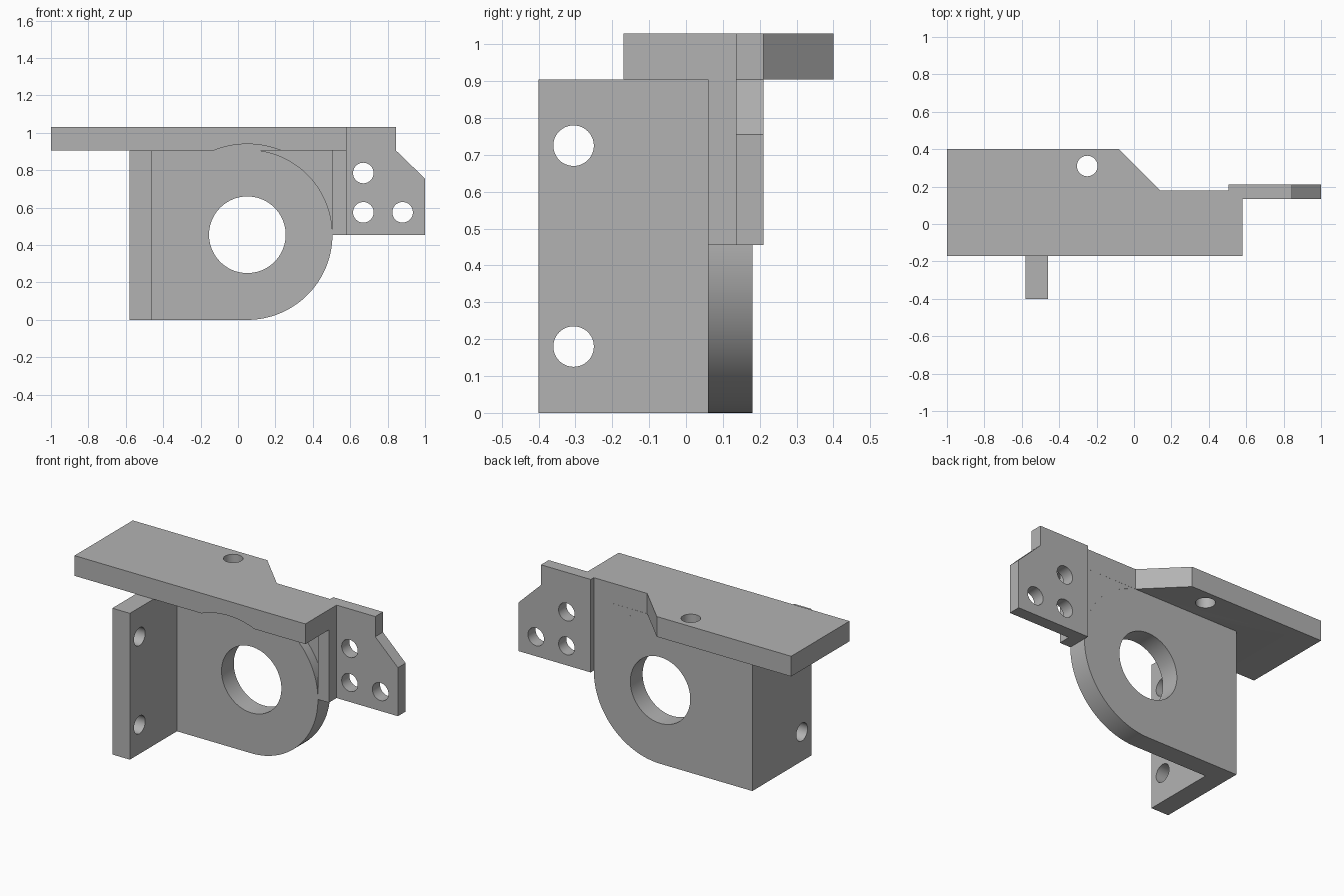
import bpy, bmesh
from math import sin, cos, pi, radians
from mathutils import Vector

cube = bpy.data.objects.get("Cube")
if cube:
    bpy.data.objects.remove(cube, do_unlink=True)

GREY = (0.45, 0.45, 0.45, 1)
metal = bpy.data.materials.new("plain grey")
metal.use_nodes = True
metal.diffuse_color = GREY
metal.node_tree.nodes["Principled BSDF"].inputs["Base Color"].default_value = GREY

# Turn a flat (u, v) profile and a depth into a point for each extrusion axis
PLACE = {
    "x": lambda u, v, d: Vector((d, u, v)),
    "y": lambda u, v, d: Vector((u, d, v)),
    "z": lambda u, v, d: Vector((u, v, d)),
}


def prism(name, axis, profile, start, end):
    bm = bmesh.new()
    face = bm.faces.new([bm.verts.new(PLACE[axis](u, v, start)) for u, v in profile])
    out = bmesh.ops.extrude_face_region(bm, geom=[face])["geom"]
    shift = PLACE[axis](0, 0, end - start)
    bmesh.ops.translate(bm, vec=shift, verts=[g for g in out if isinstance(g, bmesh.types.BMVert)])
    bmesh.ops.recalc_face_normals(bm, faces=bm.faces)
    mesh = bpy.data.meshes.new(name)
    bm.to_mesh(mesh)
    bm.free()
    mesh.materials.append(metal)
    obj = bpy.data.objects.new(name, mesh)
    bpy.context.collection.objects.link(obj)
    return obj


def arc(u, v, r, a, b, n):
    angles = [radians(a + (b - a) * i / n) for i in range(n + 1)]
    return [(u + r * cos(t), v + r * sin(t)) for t in angles]


def rect(u0, v0, u1, v1):
    return [(u0, v0), (u1, v0), (u1, v1), (u0, v1)]


def activate(obj):
    bpy.ops.object.select_all(action="DESELECT")
    obj.select_set(True)
    bpy.context.view_layer.objects.active = obj


def drill(obj, axis, u, v, r, start, end, sides=48):
    """Cut a round hole or round recess through the part."""
    cutter = prism("cutter", axis, arc(u, v, r, 0, 360, sides)[:-1], start, end)
    cutter.hide_render = True
    mod = obj.modifiers.new("hole", "BOOLEAN")
    mod.operation, mod.solver, mod.object = "DIFFERENCE", "EXACT", cutter
    activate(obj)
    bpy.ops.object.modifier_apply(modifier=mod.name)
    bpy.data.objects.remove(cutter, do_unlink=True)


# Shared dimensions
CX, CZ, R = 0.05, 0.455, 0.455      # round face centre and radius
FRONT, BACK = 0.06, 0.18            # upright plate
SHELF, TOP = 0.905, 1.03            # top plate
LEFT, EDGE, END = -0.58, CX + R, 0.58
BOLT = 0.055

# Upright plate with rounded lower and upper corner, and its bore
face_profile = [(LEFT, SHELF), (LEFT, 0)] + arc(CX, CZ, R, -90, 81, 60)
upright = prism("upright_plate", "y", face_profile, FRONT, BACK)
drill(upright, "y", CX, CZ, 0.205, -0.5, 0.5, 72)

# Recessed web filling the corner behind the round face
corner_profile = [(EDGE, CZ), (EDGE, SHELF)] + arc(CX, CZ, R, 81, 0, 32)[:-1]
corner = prism("corner_web", "y", corner_profile, 0.12, BACK)

# Side flange with two bolt holes
flange = prism("side_flange", "x", rect(-0.4, 0, FRONT, SHELF), LEFT, -0.46)
for z in (0.18, 0.725):
    drill(flange, "x", -0.305, z, BOLT, -1, 0)

# Top plate with chamfered rear edge, bolt hole and round clearance underneath
top_profile = [(-1, -0.17), (END, -0.17), (END, 0.135), (EDGE, 0.135), (EDGE, BACK),
               (0.14, BACK), (-0.08, 0.4), (-1, 0.4)]
top = prism("top_plate", "z", top_profile, SHELF, TOP)
drill(top, "z", -0.25, 0.31, BOLT, 0, 2)
drill(top, "y", CX, CZ, 0.485, -0.5, FRONT, 128)

# Post joining the upright plate to the ear
post = prism("joining_post", "y", rect(EDGE, CZ, END, SHELF), FRONT, 0.135)

# Ear with cut corner and three bolt holes
ear_profile = [(EDGE, CZ), (1, CZ), (1, 0.755), (0.845, SHELF), (0.845, TOP), (EDGE, TOP)]
ear = prism("side_ear", "y", ear_profile, 0.135, 0.21)
for x, z in ((0.67, 0.785), (0.67, 0.575), (0.88, 0.575)):
    drill(ear, "y", x, z, BOLT, 0, 0.5)

for part in (upright, corner, flange, top, post, ear):
    activate(part)
    bpy.ops.object.shade_smooth_by_angle(angle=radians(30))
